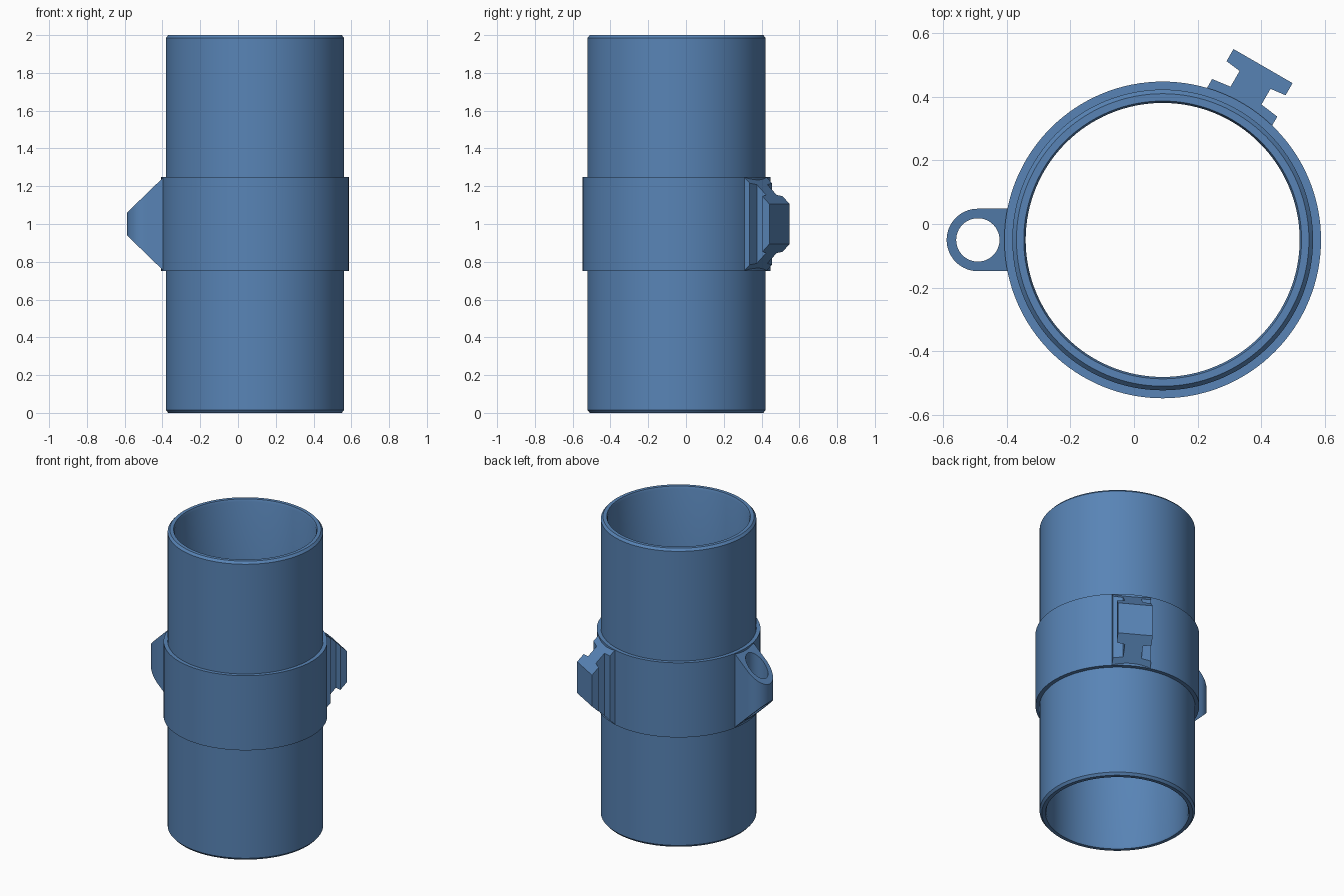
import bpy, bmesh, math
from mathutils import Matrix, Vector

cube = bpy.data.objects.get("Cube")
if cube:
    bpy.data.objects.remove(cube, do_unlink=True)

AXIS = Vector((0.09, -0.05, 0))   # axis of the tube
MID = 1.0                         # height of the collar centre
HALF = 0.25                       # half height of the collar

blue = bpy.data.materials.new("steel_blue")
blue.use_nodes = True
blue.diffuse_color = (0.098, 0.231, 0.468, 1)
blue.node_tree.nodes["Principled BSDF"].inputs["Base Color"].default_value = blue.diffuse_color


def finish(name, bm, matrix):
    """Turn a bmesh into a smooth-by-angle object."""
    bmesh.ops.recalc_face_normals(bm, faces=bm.faces)
    mesh = bpy.data.meshes.new(name)
    bm.to_mesh(mesh)
    bm.free()
    mesh.materials.append(blue)
    obj = bpy.data.objects.new(name, mesh)
    obj.matrix_world = matrix
    bpy.context.collection.objects.link(obj)
    bpy.ops.object.select_all(action="DESELECT")
    obj.select_set(True)
    bpy.context.view_layer.objects.active = obj
    bpy.ops.object.shade_smooth_by_angle(angle=math.radians(25))
    return obj


def lathe(name, profile, matrix, steps=128):
    """Revolve a closed (radius, height) profile around z."""
    bm = bmesh.new()
    rings = []
    for i in range(steps):
        a = math.tau * i / steps
        rings.append([bm.verts.new((r * math.cos(a), r * math.sin(a), z)) for r, z in profile])
    for i in range(steps):
        here, there = rings[i], rings[(i + 1) % steps]
        for j in range(len(profile)):
            k = (j + 1) % len(profile)
            bm.faces.new((here[j], there[j], there[k], here[k]))
    return finish(name, bm, matrix)


# Tube with raised collar: lower half of the wall, mirrored to the top
OUTER, INNER, COLLAR = 0.472, 0.43, 0.497
lower = [(INNER, 0.015), (INNER + 0.006, 0), (OUTER - 0.013, 0), (OUTER, 0.015),
         (OUTER, MID - HALF), (COLLAR, MID - HALF)]
upper = [(r, 2 * MID - z) for r, z in reversed(lower)]
lathe("tube_with_collar", lower + upper, Matrix.Translation(AXIS))

# Cord eyelet: round nose, square root, tapering to the nose
R, HOLE, STEPS = 0.098, 0.068, 64
bm = bmesh.new()
rings = []
for i in range(STEPS):
    a = math.tau * i / STEPS
    c, s = math.cos(a), math.sin(a)
    reach = R if c <= 0 else R / max(abs(s), c)
    column = []
    for radius, side in ((HOLE, -1), (reach, -1), (reach, 1), (HOLE, 1)):
        x, y = radius * c, radius * s
        half = 0.06 + (x + R) / (2 * R) * (HALF - 0.06)
        column.append(bm.verts.new((x, y, side * half)))
    rings.append(column)
for i in range(STEPS):
    here, there = rings[i], rings[(i + 1) % STEPS]
    for j in range(4):
        k = (j + 1) % 4
        bm.faces.new((here[j], there[j], there[k], here[k]))
finish("cord_eyelet", bm, Matrix.Translation((-0.49, AXIS.y, MID)))

# Mounting rail: I-shaped section pointing outward, ends sloped at 45 degrees
ROOT, FACE = 0.48, 0.63
side = [(ROOT, 0.118), (0.515, 0.118), (0.523, 0.056), (0.58, 0.056),
        (0.586, 0.107), (FACE, 0.107)]
section = side + [(u, -v) for u, v in reversed(side)]
bm = bmesh.new()
ends = []
for sign in (-1, 1):
    loop = []
    for u, v in section:
        half = HALF - (u - ROOT) / (FACE - ROOT) * (HALF - 0.105)
        loop.append(bm.verts.new((u, v, sign * half)))
    bm.faces.new(loop)
    ends.append(loop)
for i in range(len(section)):
    k = (i + 1) % len(section)
    bm.faces.new((ends[0][i], ends[0][k], ends[1][k], ends[1][i]))
finish("mounting_rail", bm,
       Matrix.Translation(AXIS + Vector((0, 0, MID))) @ Matrix.Rotation(math.radians(60), 4, "Z"))
